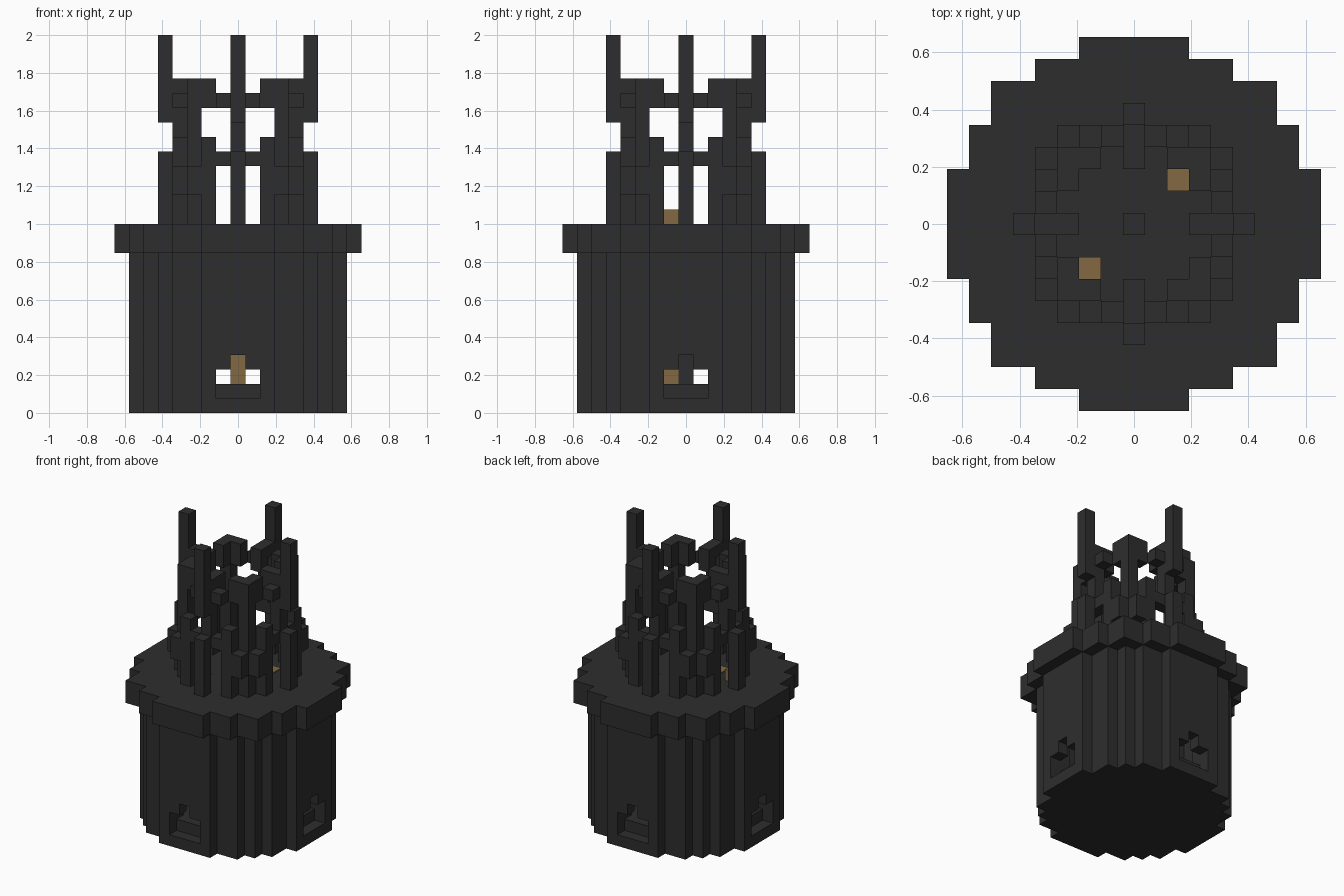
import bpy
import bmesh
from mathutils import Vector

if "Cube" in bpy.data.objects:
    bpy.data.objects.remove(bpy.data.objects["Cube"], do_unlink=True)

U = 2 / 26  # edge of one block


def material(name, color):
    m = bpy.data.materials.new(name)
    m.use_nodes = True
    m.diffuse_color = color
    m.node_tree.nodes["Principled BSDF"].inputs["Base Color"].default_value = color
    return m


STONE = material("dark stone", (0.027, 0.027, 0.028, 1))
WOOD = material("tan wood", (0.225, 0.14, 0.055, 1))


def build(name, cells, mat):
    """Make one object from block cells, keeping only the exposed faces."""
    cells = set(cells)
    bm = bmesh.new()
    verts = {}

    def corner(p):
        key = tuple(round(c * 2) for c in p)
        if key not in verts:
            verts[key] = bm.verts.new((p.x * U, p.y * U, (p.z + 0.5) * U))
        return verts[key]

    for cell in cells:
        for axis in range(3):
            for sign in (-1, 1):
                n = Vector((0, 0, 0))
                n[axis] = sign
                c = Vector(cell)
                if tuple(int(v) for v in c + n) in cells:
                    continue
                a = Vector((0, 0, 0))
                a[(axis + 1) % 3] = 0.5
                b = n.cross(a)
                mid = c + n / 2
                bm.faces.new([corner(mid + q) for q in (a + b, b - a, -a - b, a - b)])
    bmesh.ops.recalc_face_normals(bm, faces=bm.faces)
    mesh = bpy.data.meshes.new(name)
    bm.to_mesh(mesh)
    bm.free()
    mesh.materials.append(mat)
    ob = bpy.data.objects.new(name, mesh)
    bpy.context.collection.objects.link(ob)
    return ob


def disc(half_widths):
    """Stepped disc: half width of each row, counted from the middle."""
    return {(x, y) for y in range(1 - len(half_widths), len(half_widths))
            for x in range(-half_widths[abs(y)], half_widths[abs(y)] + 1)}


def layers(plan, low, high):
    return {(x, y, z) for x, y in plan for z in range(low, high)}


def around(x, y):
    """All mirrored and quarter-turned copies of one plan cell."""
    return {p for sx in (-1, 1) for sy in (-1, 1)
            for p in ((x * sx, y * sy), (y * sx, x * sy))}


# Hollow drum with four stepped windows
drum_plan = disc([7, 7, 7, 6, 6, 5, 4, 2])
room_plan = {(x, y) for x, y in drum_plan
             if all((x + i, y + j) in drum_plan for i in (-1, 0, 1) for j in (-1, 0, 1))}
drum = layers(drum_plan, 0, 11) - layers(room_plan, 2, 11)
for offset, low, high in ((0, 1, 4), (1, 1, 3)):
    drum -= layers(around(offset, 7), low, high)
build("drum_wall", drum, STONE)

# Overhanging rim and deck
build("rim_deck", layers(disc([8, 8, 8, 7, 7, 6, 6, 4, 2]), 11, 13), STONE)

# Central post through the room, showing just above the deck
build("room_post", layers({(0, 0)}, 2, 11), STONE)
build("deck_post", layers({(0, 0)}, 13, 14), STONE)

# Crown pieces: plan cell, then the bottom and top level of each run
crown = {
    "outer_pillars": [((0, 5), 13, 18), ((0, 5), 20, 26),
                      ((0, 4), 17, 23), ((0, 3), 21, 23)],
    "side_pillars": [((2, 4), 13, 19)],
    "corner_pillars": [((3, 3), 13, 23), ((2, 3), 21, 23)],
    "corner_brackets": [((3, 4), 15, 17)],
    "ring_bars": [((1, 4), 17, 18), ((1, 4), 21, 22)],
}
for name, runs in crown.items():
    cells = set()
    for (x, y), low, high in runs:
        cells |= layers(around(x, y), low, high)
    build(name, cells, STONE)

# Wooden blocks in the room and on the deck
build("room_wood_block", layers({(0, -1)}, 2, 4), WOOD)
build("deck_wood_block", layers({(-4, -1)}, 13, 14), WOOD)

# Thin wooden plates in two opposite inner corners
for side in (-1, 1):
    plate = build("deck_wood_plate", {(2 * side, 2 * side, 13)}, WOOD)
    for v in plate.data.vertices:
        v.co.z = min(v.co.z, 13 * U + 0.006)
